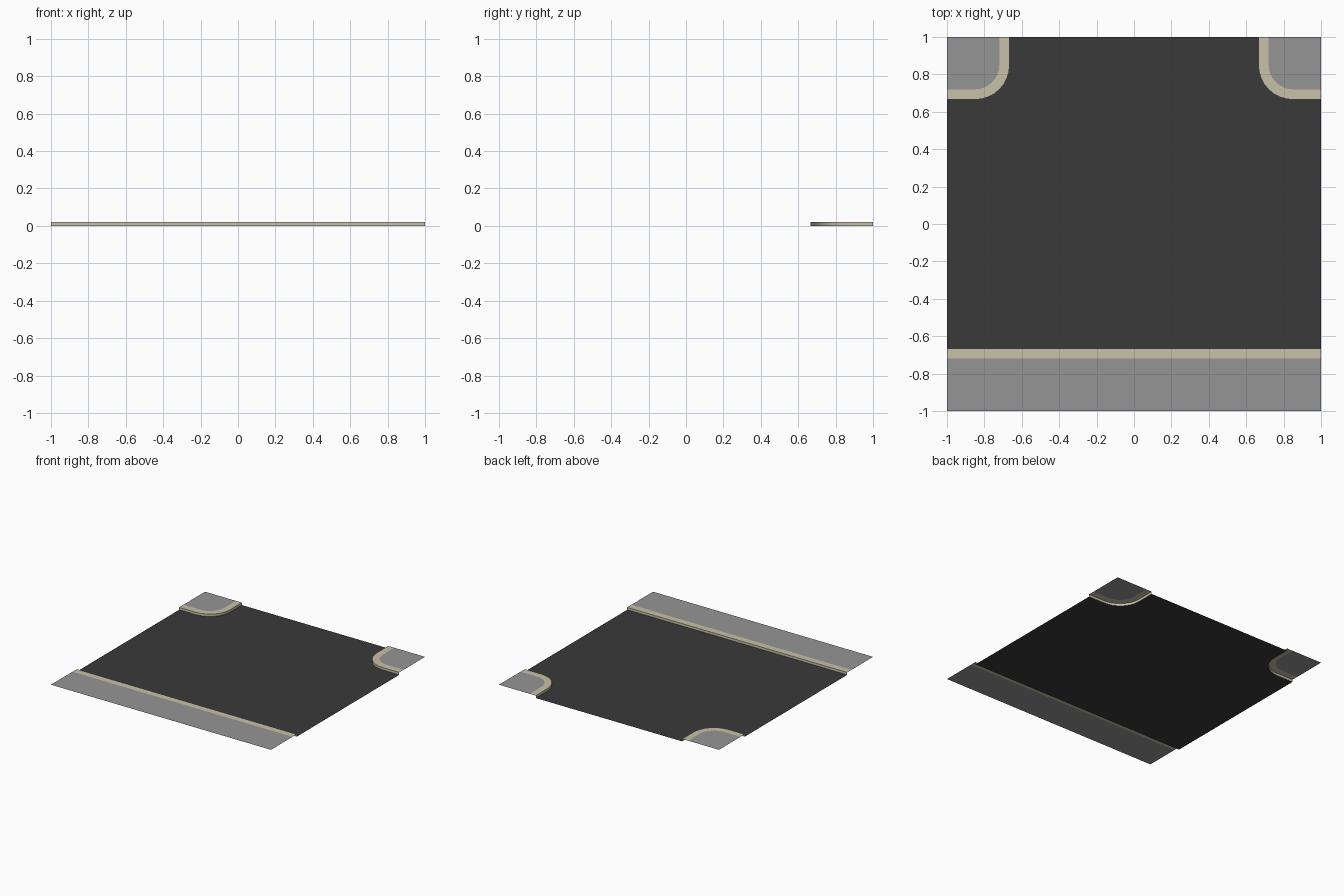
import bpy, math

if "Cube" in bpy.data.objects:
    bpy.data.objects.remove(bpy.data.objects["Cube"])

H = 0.02        # pavement height
EDGE = 0.665    # road-side edge of the kerb
KERB = 0.055    # kerb width
R = 0.185       # outer corner radius
SEG = 8


def material(name, rgb):
    m = bpy.data.materials.new(name)
    m.diffuse_color = (*rgb, 1)
    m.use_nodes = True
    m.node_tree.nodes["Principled BSDF"].inputs["Base Color"].default_value = m.diffuse_color
    return m


ASPHALT = material("asphalt", (0.042, 0.042, 0.042))
PAVING = material("paving", (0.30, 0.30, 0.30))
STONE = material("kerb_stone", (0.58, 0.53, 0.39))


def build(name, verts, faces, mat):
    me = bpy.data.meshes.new(name)
    me.from_pydata(verts, [], faces)
    me.materials.append(mat)
    me.update()
    ob = bpy.data.objects.new(name, me)
    bpy.context.collection.objects.link(ob)
    return ob


def polygon(name, pts, z, mat):
    return build(name, [(x, y, z) for x, y in pts], [range(len(pts))], mat)


def kerb(name, outer, inner):
    # road-side wall plus flat top, open behind and below
    n = len(outer)
    verts = ([(x, y, 0) for x, y in outer] + [(x, y, H) for x, y in outer]
             + [(x, y, H) for x, y in inner])
    faces = [(r + i, r + i + 1, r + n + i + 1, r + n + i)
             for r in (0, n) for i in range(n - 1)]
    ob = build(name, verts, faces, STONE)
    bpy.ops.object.select_all(action='DESELECT')
    bpy.context.view_layer.objects.active = ob
    ob.select_set(True)
    bpy.ops.object.shade_smooth_by_angle(angle=math.radians(35))
    return ob


def corner_path(edge, r):
    # right-hand corner: back edge -> arc -> right edge
    c = edge + r
    arc = [(c + r * math.cos(a), c + r * math.sin(a))
           for a in (math.pi + i * math.pi / 2 / SEG for i in range(SEG + 1))]
    return [(edge, 1)] + arc + [(1, edge)]


def flip(pts):
    return [(-x, y) for x, y in reversed(pts)]


outer = corner_path(EDGE, R)
inner = corner_path(EDGE + KERB, R - KERB)

# Road surface filling the space between the kerbs
polygon("road", [(-1, -EDGE), (1, -EDGE)] + outer[::-1] + flip(outer)[::-1], 0, ASPHALT)

# Corner pavements
for side, f in (("right", lambda p: p), ("left", flip)):
    kerb(side + "_corner_kerb", f(outer), f(inner))
    pts = inner + [(1, 1)]
    polygon(side + "_corner_pavement", f(pts), H, PAVING)

# Straight pavement along the front
kerb("front_kerb", [(1, -EDGE), (-1, -EDGE)], [(1, -EDGE - KERB), (-1, -EDGE - KERB)])
polygon("front_pavement", [(-1, -1), (1, -1), (1, -EDGE - KERB), (-1, -EDGE - KERB)], H, PAVING)
